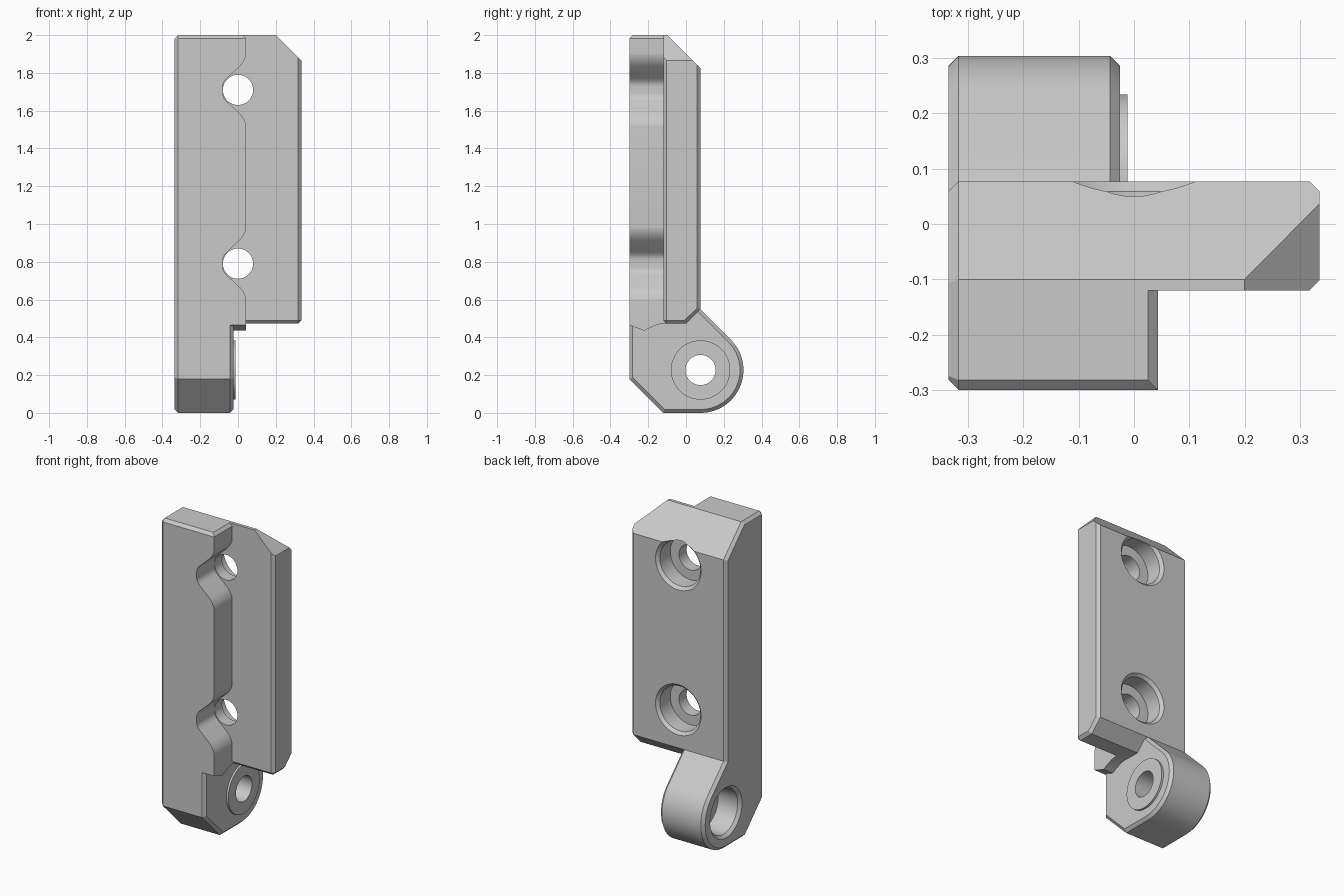
import bpy, bmesh
from math import sin, cos, pi, radians
from mathutils import Vector

cube = bpy.data.objects.get("Cube")
if cube:
    bpy.data.objects.remove(cube, do_unlink=True)

LEFT, RIGHT = -0.335, 0.335
FRONT, BACK = -0.3, 0.077
FACE = -0.12            # front of the plate
RAIL = 0.043            # right side of the rail
HINGE = -0.025          # right side of the hinge
PIN = (BACK, 0.227)     # hinge axis
CH = 0.018              # chamfer size
HOLES = (0.79, 1.71)

grey = bpy.data.materials.new("light grey")
grey.use_nodes = True
grey.diffuse_color = (0.59, 0.59, 0.59, 1)
grey.node_tree.nodes["Principled BSDF"].inputs["Base Color"].default_value = grey.diffuse_color


def finish(bm, name):
    bmesh.ops.recalc_face_normals(bm, faces=bm.faces)
    mesh = bpy.data.meshes.new(name)
    bm.to_mesh(mesh)
    bm.free()
    mesh.materials.append(grey)
    ob = bpy.data.objects.new(name, mesh)
    bpy.context.collection.objects.link(ob)
    return ob


def prism(name, profile, axis, lo, hi, rule=None):
    """Extrude a profile along x or y; chamfer the edges picked by the rule."""
    bm = bmesh.new()
    place = (lambda p, t: (t, p[0], p[1])) if axis == "x" else (lambda p, t: (p[0], t, p[1]))
    face = bm.faces.new([bm.verts.new(place(p, lo)) for p in profile])
    side = bmesh.ops.extrude_face_region(bm, geom=[face])["geom"]
    shift = Vector(place((0, 0), hi - lo))
    bmesh.ops.translate(bm, vec=shift, verts=[v for v in side if isinstance(v, bmesh.types.BMVert)])
    # the extrusion can keep or drop the starting cap: make sure it is closed
    bmesh.ops.holes_fill(bm, edges=[e for e in bm.edges if e.is_boundary])
    bmesh.ops.recalc_face_normals(bm, faces=bm.faces)
    if rule:
        edges = [e for e in bm.edges if rule(e.verts[0].co, e.verts[1].co)]
        bmesh.ops.bevel(bm, geom=edges, offset=CH, offset_type="OFFSET", segments=1, affect="EDGES")
    return finish(bm, name)


def turned(name, steps, axis, centre, n=48):
    """Round solid from (position, radius) steps along x or y."""
    bm = bmesh.new()
    rings = []
    for t, r in steps:
        ring = []
        for i in range(n):
            a = 2 * pi * i / n
            u, v = centre[0] + r * cos(a), centre[1] + r * sin(a)
            ring.append(bm.verts.new((t, u, v) if axis == "x" else (u, t, v)))
        rings.append(ring)
    for a, b in zip(rings, rings[1:]):
        for i in range(n):
            j = (i + 1) % n
            bm.faces.new((a[i], a[j], b[j], b[i]))
    bm.faces.new(rings[0])
    bm.faces.new(rings[-1])
    return finish(bm, name)


def combine(body, other, operation):
    mod = body.modifiers.new(operation.lower(), "BOOLEAN")
    mod.operation, mod.solver, mod.object = operation, "EXACT", other
    bpy.context.view_layer.objects.active = body
    bpy.ops.object.modifier_apply(modifier=mod.name)
    bpy.data.objects.remove(other, do_unlink=True)


def ease(a, corner, b, n=6):
    """Rounded corner from a to b."""
    a, corner, b = Vector(a), Vector(corner), Vector(b)
    return [a.lerp(corner, i / n).lerp(corner.lerp(b, i / n), i / n) for i in range(n + 1)]


def at_ends(a, b):
    return abs(a.x - b.x) < 1e-4 and (abs(a.x - LEFT) < 1e-4 or abs(a.x - HINGE) < 1e-4)


def plate_edges(a, b):
    right_end = min(a.x, b.x) > RIGHT - 1e-4 and min(a.z, b.z) < 1
    front_bottom = max(a.y, b.y) < FACE + 1e-4 and max(a.z, b.z) < 1
    return right_end or front_bottom


def rail_top(a, b):
    return min(a.x, b.x) > RAIL - 1e-4 and min(a.z, b.z) > 1.999


# Left half: hinge knuckle with the full-height body above it
top = [(BACK, 1.825), (-0.1, 2), (FRONT + CH, 2), (FRONT, 2 - CH)]
R = PIN[1]
knuckle = [(PIN[0] + R * cos(radians(a)), PIN[1] + R * sin(radians(a))) for a in range(-90, 46, 5)]
bracket = prism("hinge_bracket", [(FRONT, 0.18), (FACE, 0)] + knuckle + [(BACK, 0.548)] + top,
                "x", LEFT, HINGE, at_ends)

# Mounting plate, corner cut off at the upper right
plate = prism("plate", [(FACE, 0.472), (0, 0.472), (BACK, 0.548)] + top[:2] + [(FACE, 2)],
              "x", -0.2, RIGHT, plate_edges)
corner = prism("corner_cutter", [(0.1, 2.1), (0.4, 1.8), (0.4, 2.1)], "y", -0.5, 0.5)
combine(plate, corner, "DIFFERENCE")
combine(bracket, plate, "UNION")

# Rail on the front, relieved underneath around the hinge
under = ease((-0.22, 0.435), (-0.15, 0.475), (-0.1, 0.475))
rail = prism("rail", [(FRONT, 0.465)] + under + top[1:], "x", -0.2, RAIL, rail_top)
combine(bracket, rail, "UNION")

# Hinge boss
boss = turned("boss", [(-0.15, 0.157), (-0.012, 0.157)], "x", PIN)
combine(bracket, boss, "UNION")

# Rail notches and counterbored screw holes
half = ease((RAIL + 0.001, 0.2), (RAIL, 0.16), (0.01, 0.125))
half += ease((-0.06, 0.06), (-0.08, 0.042), (-0.08, 0.02), 4)
notch = [(0.2, 0.2)] + [tuple(p) for p in half]
notch += [(x, -z) for x, z in reversed(notch)]
for z in HOLES:
    cut = prism("notch_cutter", [(x, z + dz) for x, dz in notch], "y", -0.5, FACE)
    combine(bracket, cut, "DIFFERENCE")
    bore = turned("screw_cutter", [(-0.5, 0.08), (-0.045, 0.08), (-0.045, 0.142), (BACK - CH, 0.142),
                                   (BACK, 0.16), (0.2, 0.16)], "y", (0, z))
    combine(bracket, bore, "DIFFERENCE")

# Counterbored pin hole
bore = turned("pin_cutter", [(-0.5, 0.16), (LEFT, 0.16), (LEFT + CH, 0.142), (-0.18, 0.142),
                             (-0.18, 0.08), (0.1, 0.08)], "x", PIN)
combine(bracket, bore, "DIFFERENCE")

bpy.ops.object.select_all(action="DESELECT")
bracket.select_set(True)
bpy.context.view_layer.objects.active = bracket
bpy.ops.object.shade_smooth_by_angle(angle=radians(25))
